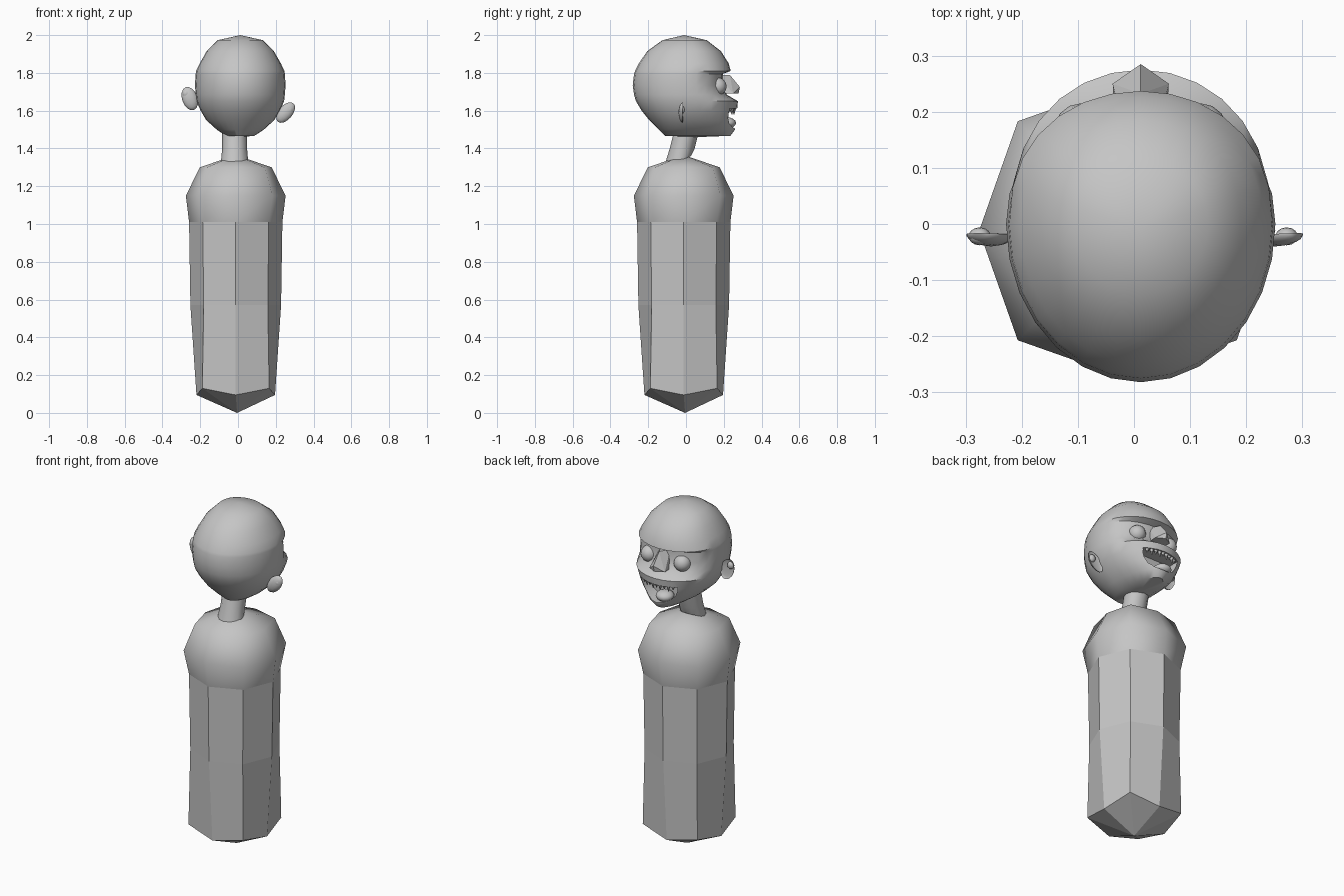
import bpy, bmesh, math
from mathutils import Matrix, Vector

if "Cube" in bpy.data.objects:
    bpy.data.objects.remove(bpy.data.objects["Cube"])

grey = bpy.data.materials.new("plain grey")
grey.diffuse_color = (0.56, 0.56, 0.56, 1)
grey.use_nodes = True
grey.node_tree.nodes["Principled BSDF"].inputs["Base Color"].default_value = grey.diffuse_color


def finish(name, bm, angle=None):
    """Turn a bmesh into an object; angle None = flat, otherwise smooth."""
    bmesh.ops.recalc_face_normals(bm, faces=bm.faces)
    me = bpy.data.meshes.new(name)
    bm.to_mesh(me)
    bm.free()
    me.materials.append(grey)
    ob = bpy.data.objects.new(name, me)
    bpy.context.collection.objects.link(ob)
    smooth(ob, angle)
    return ob


def smooth(ob, angle):
    if angle is not None:
        bpy.ops.object.select_all(action='DESELECT')
        ob.select_set(True)
        bpy.context.view_layer.objects.active = ob
        bpy.ops.object.shade_smooth_by_angle(angle=math.radians(angle))


def loft(name, rings, bottom=None, top=None, angle=None):
    """Skin a stack of equal rings, closed by pole points where given."""
    bm = bmesh.new()
    rows = [[bm.verts.new(p) for p in r] for r in rings]
    n = len(rows[0])
    for a, b in zip(rows, rows[1:]):
        for i in range(n):
            j = (i + 1) % n
            bm.faces.new((a[i], a[j], b[j], b[i]))
    for pole, row in ((bottom, rows[0]), (top, rows[-1])):
        if pole:
            v = bm.verts.new(pole)
            for i in range(n):
                bm.faces.new((row[i], row[(i + 1) % n], v))
    return finish(name, bm, angle)


def octagon(r_side, z_side, r_corner=None, z_corner=None):
    """Eight-sided ring whose corners may differ from its side points."""
    pts = []
    for i in range(8):
        a = i * math.pi / 4
        odd = i % 2
        r = r_corner if odd and r_corner else r_side
        z = z_corner if odd and z_corner else z_side
        pts.append((-.012 + r * math.cos(a), -.012 + r * math.sin(a), z))
    return pts


def ball(name, centre, radii, tilt=0, dent=False, seg=14):
    """Ellipsoid; dent folds its +y half inwards to make a cup."""
    bm = bmesh.new()
    bmesh.ops.create_uvsphere(bm, u_segments=seg, v_segments=seg // 2 + 1, radius=1)
    for v in bm.verts:
        if dent and v.co.y > 0:
            v.co.y *= -.35
    bm.transform(Matrix.Translation(centre) @ Matrix.Rotation(tilt, 4, 'Y')
                 @ Matrix.Diagonal((*radii, 1)))
    return finish(name, bm, 60)


# Faceted column body with a pointed underside
loft("body", [octagon(.208, .095, .25, .13), octagon(.24, .57), octagon(.247, 1.01)],
     bottom=(-.005, -.005, 0))

# Smooth rounded shoulders
loft("shoulders", [octagon(.247, 1.01), octagon(.264, 1.15, .276), octagon(.19, 1.30, .215)],
     top=(-.012, -.012, 1.365), angle=180)

# Neck leaning towards the face
neck = []
for y, z, r in ((-.045, 1.33, .072), (-.02, 1.40, .066), (.005, 1.50, .066)):
    neck.append([(-.018 + r * math.cos(t * math.pi / 6),
                  y + r * math.sin(t * math.pi / 6),
                  z + .03 * math.sin(t * math.pi / 6) * (z < 1.35)) for t in range(12)])
loft("neck", neck, angle=60)

# Head: half width, back and front depth at each height; the face looks to +y
CX = .012
ROWS = ((1.467, .075, -.11, .235), (1.50, .125, -.145, .26), (1.55, .18, -.195, .262),
        (1.60, .21, -.235, .27), (1.65, .232, -.265, .275), (1.685, .236, -.275, .215),
        (1.735, .24, -.282, .195), (1.795, .236, -.275, .195), (1.81, .234, -.27, .237),
        (1.85, .215, -.25, .226), (1.915, .178, -.205, .185), (1.973, .12, -.125, .11))


def head_ring(z, rx, back, front):
    pts = []
    for i in range(28):
        a = 2 * math.pi * i / 28
        s = math.sin(a)
        y = front * s ** .85 if s > 0 else -back * s
        pts.append((CX + rx * math.cos(a), y, z))
    return pts


head = loft("head", [head_ring(*r) for r in ROWS], bottom=(CX, .06, 1.46),
            top=(CX, -.01, 2.0))

# Open mouth cut into the head: flat on top, round below
bm = bmesh.new()
outline = [bm.verts.new((CX + .118 * math.cos(math.pi * i / 12), .165,
                         1.612 - .108 * math.sin(math.pi * i / 12))) for i in range(13)]
face = bm.faces.new(outline)
ext = bmesh.ops.extrude_face_region(bm, geom=[face])
bmesh.ops.translate(bm, vec=(0, .2, 0),
                    verts=[g for g in ext['geom'] if isinstance(g, bmesh.types.BMVert)])
cutter = finish("mouth_cutter", bm)
cutter.hide_render = True
mod = head.modifiers.new("mouth", 'BOOLEAN')
mod.operation = 'DIFFERENCE'
mod.solver = 'EXACT'
mod.object = cutter
bpy.context.view_layer.objects.active = head
head.select_set(True)
bpy.ops.object.modifier_apply(modifier="mouth")
bpy.data.objects.remove(cutter)
smooth(head, 38)

# Pointed upper teeth following the lip
bm = bmesh.new()
for i in range(-4, 5):
    x = i * .023
    y = .255 * (1 - (x / .21) ** 2) ** .425
    h = .036 if abs(i) in (1, 3) else .026
    bmesh.ops.create_cone(bm, segments=6, radius1=.002, radius2=.012, depth=h, cap_ends=True,
                          matrix=Matrix.Translation((CX + x, y, 1.616 - h / 2)))
finish("upper_teeth", bm, 60)

# Tongue resting on the lower lip
ball("tongue", Vector((-.015, .215, 1.535)), (.05, .05, .03))

# Eyes in the recess beneath the brow
for side, name in ((-1, "left_eye"), (1, "right_eye")):
    ball(name, Vector((CX + side * .107, .168, 1.728)), (.047, .047, .047))

# Wedge nose
bm = bmesh.new()
pts = [(0, .232, 1.79), (0, .285, 1.725), (0, .278, 1.69), (-.05, .25, 1.69), (.05, .25, 1.69),
       (-.03, .17, 1.79), (.03, .17, 1.79), (-.045, .17, 1.69), (.045, .17, 1.69)]
for p in pts:
    bm.verts.new((CX + p[0], p[1], p[2]))
bmesh.ops.convex_hull(bm, input=bm.verts[:])
finish("nose", bm)

# Uneven cupped ears
ball("left_ear", Vector((-.255, -.016, 1.664)), (.042, .024, .064), -.35, True)
ball("right_ear", Vector((.252, -.016, 1.59)), (.038, .024, .064), .7, True)
ball("left_ear_lobe", Vector((-.275, -.022, 1.69)), (.02, .016, .022))
ball("right_ear_lobe", Vector((.272, -.022, 1.605)), (.02, .016, .022))
